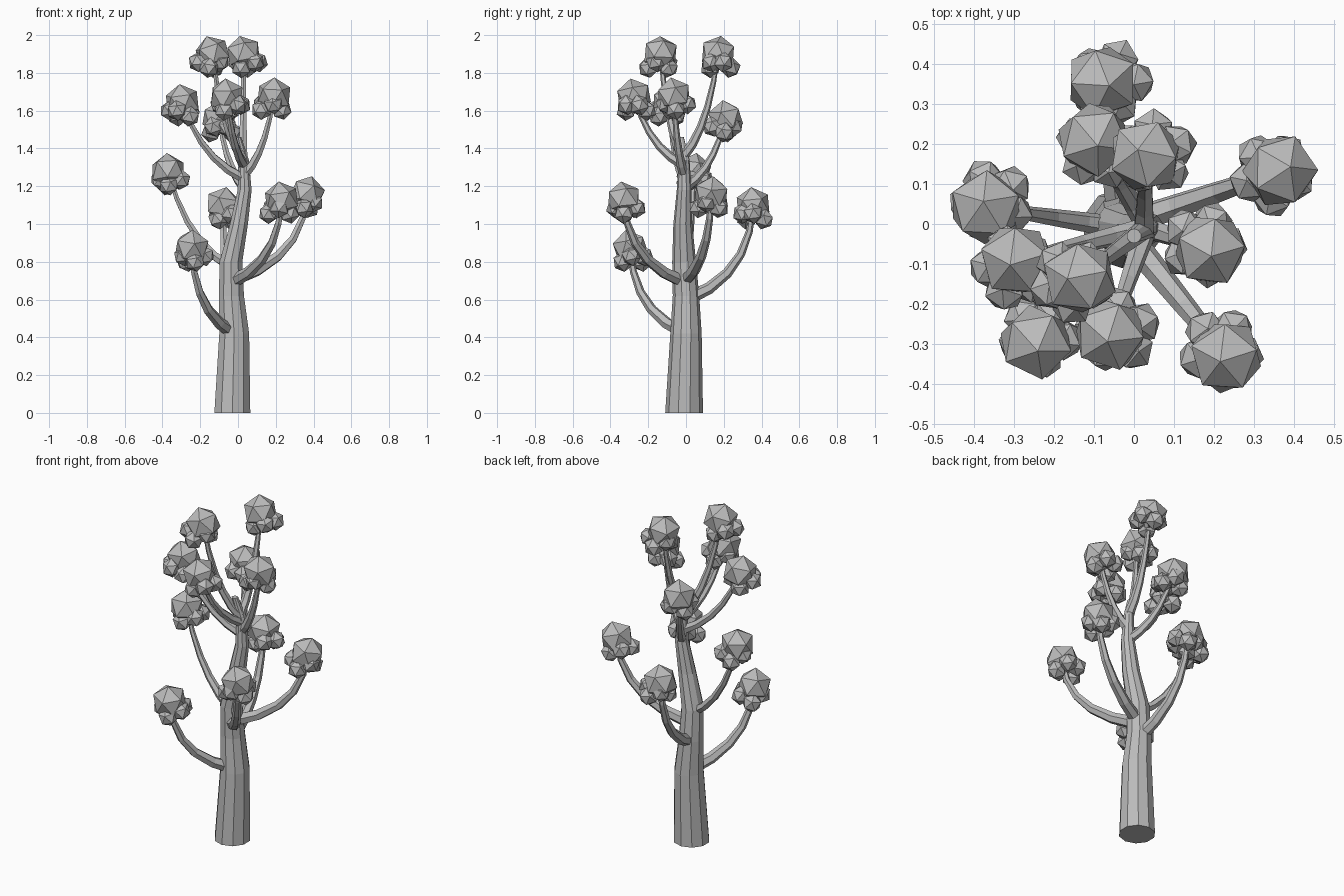
import bpy, bmesh, math, random
from mathutils import Vector, Matrix, Euler

cube = bpy.data.objects.get("Cube")
if cube:
    bpy.data.objects.remove(cube)
random.seed(4)

grey = bpy.data.materials.new("plain grey")
grey.use_nodes = True
colour = (0.5, 0.5, 0.5, 1)
grey.diffuse_color = colour
grey.node_tree.nodes["Principled BSDF"].inputs["Base Color"].default_value = colour


def finish(name, bm):
    bmesh.ops.recalc_face_normals(bm, faces=bm.faces)
    mesh = bpy.data.meshes.new(name)
    bm.to_mesh(mesh)
    bm.free()
    mesh.materials.append(grey)
    obj = bpy.data.objects.new(name, mesh)
    bpy.context.collection.objects.link(obj)


def tube(name, points, radii, sides, upright=False):
    """Faceted tapering tube through the points, capped at both ends."""
    bm = bmesh.new()
    rings = []
    for i, (point, radius) in enumerate(zip(points, radii)):
        along = points[min(i + 1, len(points) - 1)] - points[max(i - 1, 0)]
        turn = Vector((0, 0, 1)).rotation_difference(along)
        frame = Matrix() if upright else turn.to_matrix().to_4x4()
        circle = bmesh.ops.create_circle(bm, segments=sides, radius=radius,
                                         matrix=Matrix.Translation(point) @ frame)
        rings.append(circle["verts"])
    for low, high in zip(rings, rings[1:]):
        for k in range(sides):
            n = (k + 1) % sides
            bm.faces.new((low[k], low[n], high[n], high[k]))
    bm.faces.new(rings[0])
    bm.faces.new(rings[-1])
    finish(name, bm)


def leaf_cluster(name, top, lean):
    """One large faceted ball with a ring of small ones tucked beneath."""
    bm = bmesh.new()

    def ball(at, radius):
        spin = Euler([random.uniform(-0.25, 0.25), random.uniform(-0.25, 0.25),
                      random.uniform(0, 6)]).to_matrix().to_4x4()
        bmesh.ops.create_icosphere(bm, subdivisions=1, radius=radius,
                                   matrix=Matrix.Translation(at) @ spin)

    ball(top, 0.097)
    start = math.radians(lean)
    hub = top + Vector((math.cos(start), math.sin(start), 0)) * 0.022
    for k in range(5):
        angle = start + k * math.tau / 5
        drop = -0.045 - 0.03 * (k % 2)
        ball(hub + Vector((0.058 * math.cos(angle), 0.058 * math.sin(angle), drop)), 0.055)
    finish(name, bm)


# Trunk: centre and radius of each ring
trunk = [(-0.03, -0.01, 0, 0.1), (-0.02, 0, 0.42, 0.083), (-0.035, 0, 0.62, 0.07),
         (-0.037, -0.01, 0.8, 0.063), (0.005, -0.017, 1, 0.05), (0.035, -0.01, 1.18, 0.039),
         (0.03, -0.01, 1.34, 0.029), (0, -0.03, 1.46, 0.018)]
axis = [Vector(ring[:3]) for ring in trunk]
tube("trunk", axis, [ring[3] for ring in trunk], 10, True)


def trunk_centre(height):
    for low, high in zip(axis, axis[1:]):
        if height <= high.z:
            return low.lerp(high, (height - low.z) / (high.z - low.z))


def limb(name, height, tip, lean):
    """Branch that leaves the trunk sideways and bends up into its leaves."""
    base, tip = trunk_centre(height), Vector(tip)
    low = height < 0.75
    bend = base.lerp(tip, 0.95 if low else 0.7)
    bend.z = base.z + (tip.z - base.z) * 0.25
    steps = [k / 5 for k in range(6)]
    path = [base.lerp(bend, t).lerp(bend.lerp(tip, t), t) for t in steps]
    thick = 0.036 if low else 0.028
    tube(name + "_branch", path, [thick * (1 - 0.6 * t) for t in steps], 6)
    leaf_cluster(name + "_leaves", tip, lean)


# Limbs: height on the trunk, centre of the large leaf ball, lean of the small ones
limb("front_right_low", 0.42, (-0.245, -0.295, 0.875), 60)
limb("back_low", 0.6, (-0.08, 0.355, 1.1), 0)
limb("front_left_low", 0.69, (0.23, -0.33, 1.13), 130)
limb("left_low", 0.7, (0.365, 0.133, 1.16), 200)
limb("right_low", 0.77, (-0.37, 0.042, 1.28), 40)
limb("back_high", 1.19, (-0.1, 0.21, 1.56), 300)
limb("right_high", 1.24, (-0.295, -0.09, 1.645), 250)
limb("left_high", 1.26, (0.19, -0.065, 1.68), 140)
limb("front_high", 1.31, (-0.06, -0.275, 1.675), 20)
limb("right_crown", 1.34, (-0.135, -0.135, 1.902), 200)
limb("left_crown", 1.36, (0.03, 0.17, 1.902), 20)
